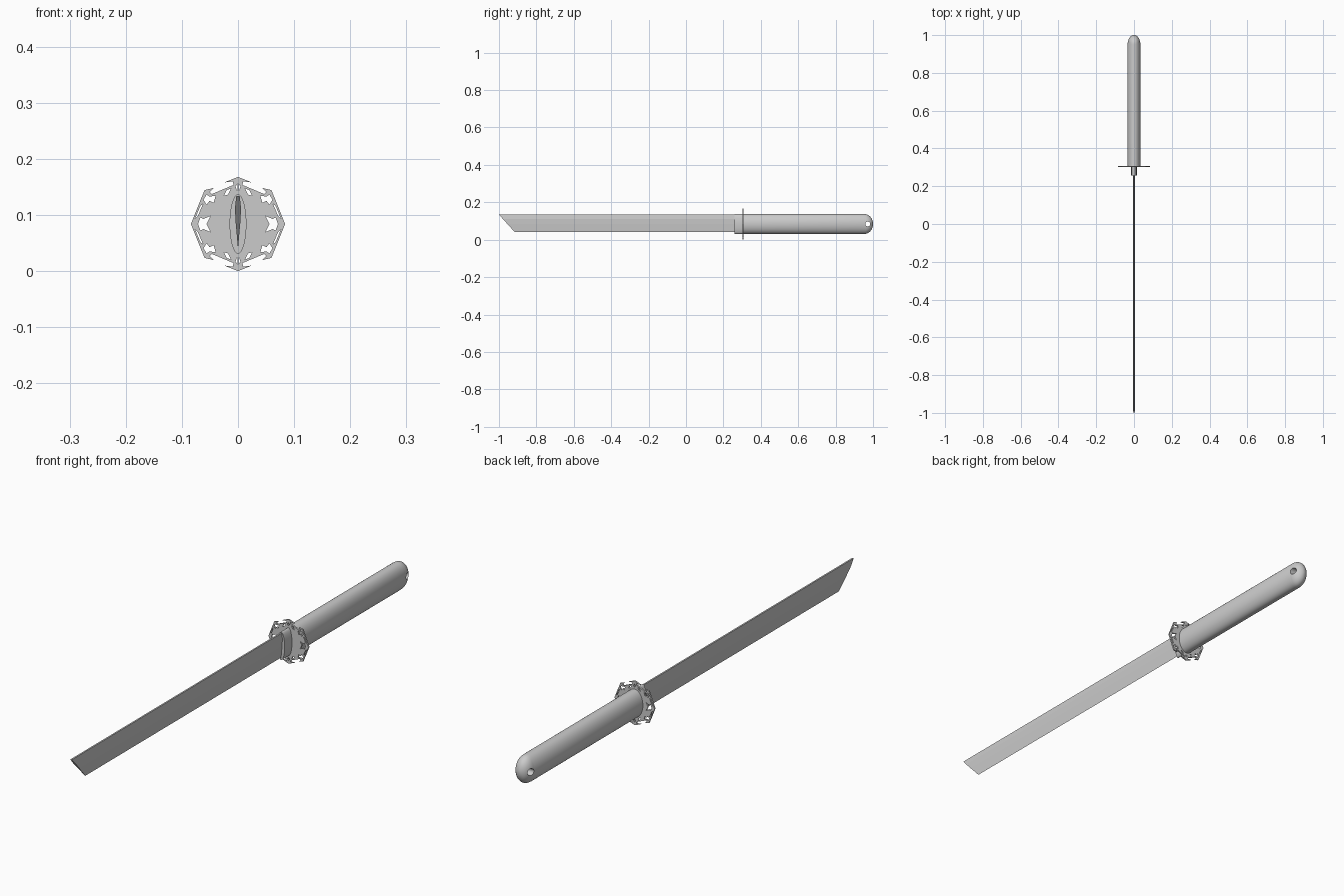
import bpy, bmesh
from math import cos, sin, pi, sqrt, radians

if "Cube" in bpy.data.objects:
    bpy.data.objects.remove(bpy.data.objects["Cube"])

CZ = 0.084          # height of the sword's long axis
U = CZ / 46.5       # guard drawing unit


def loft(name, rings):
    """Bridge equal-length vertex rings and cap both ends."""
    bm = bmesh.new()
    loops = [[bm.verts.new(p) for p in ring] for ring in rings]
    n = len(loops[0])
    for a, b in zip(loops, loops[1:]):
        for i in range(n):
            j = (i + 1) % n
            bm.faces.new((a[i], a[j], b[j], b[i]))
    bm.faces.new(loops[0])
    bm.faces.new(loops[-1])
    bmesh.ops.recalc_face_normals(bm, faces=bm.faces)
    mesh = bpy.data.meshes.new(name)
    bm.to_mesh(mesh)
    bm.free()
    obj = bpy.data.objects.new(name, mesh)
    bpy.context.collection.objects.link(obj)
    return obj


def ellipse(rx, rz, y, n=40):
    return [(rx * cos(2 * pi * i / n), y, CZ + rz * sin(2 * pi * i / n)) for i in range(n)]


def select(obj):
    bpy.ops.object.select_all(action='DESELECT')
    obj.select_set(True)
    bpy.context.view_layer.objects.active = obj


# Blade: wedge section, thick near the spine, with a slanted tip
section = [(0.003, 0.134), (0.0055, 0.112), (0.004, 0.085), (0, 0.04),
           (-0.004, 0.085), (-0.0055, 0.112), (-0.003, 0.134)]
tip = [(x, -1.0 + (0.134 - z) * 0.085 / 0.094, z) for x, z in section]
loft("blade", [tip, [(x, 0.29, z) for x, z in section]])

# Collar between blade and guard
collar = loft("blade_collar", [ellipse(0.015, 0.053, 0.258), ellipse(0.015, 0.053, 0.305)])

# Handle: oval grip with a domed end
rings = [ellipse(0.035, 0.053, 0.305), ellipse(0.035, 0.053, 0.95)]
for k in range(8):
    t = k / 7 * 0.985
    s = sqrt(1 - t * t)
    rings.append(ellipse(0.034 * s, 0.053 * s, 0.953 + 0.047 * t / 0.985))
handle = loft("handle", rings)

# Cord hole through the handle end
bpy.ops.mesh.primitive_cylinder_add(vertices=20, radius=0.013, depth=0.2,
                                    location=(0, 0.972, CZ), rotation=(0, pi / 2, 0))
cutter = bpy.context.object
cutter.hide_render = True
select(handle)
mod = handle.modifiers.new("cord_hole", 'BOOLEAN')
mod.object = cutter
mod.operation = 'DIFFERENCE'
mod.solver = 'EXACT'
bpy.ops.object.modifier_apply(modifier=mod.name)
bpy.data.objects.remove(cutter)
for obj in (handle, collar):
    select(obj)
    bpy.ops.object.shade_smooth_by_angle(angle=radians(35))

# Guard: pierced eight-sided plate, drawn as one quadrant and mirrored
curve = bpy.data.curves.new("guard", 'CURVE')
curve.dimensions = '2D'
curve.fill_mode = 'BOTH'
curve.extrude = 0.003


def add_loop(points):
    sp = curve.splines.new('POLY')
    sp.points.add(len(points) - 1)
    for p, (x, z) in zip(sp.points, points):
        p.co = (x * U, z * U, 0, 1)
    sp.use_cyclic_u = True


quad = [(0, 46.5), (13.5, 41), (5, 42), (4.5, 38.5), (26, 29.5), (28, 31.5),
        (24, 35.5), (33, 33.5), (46.5, 0)]
right = quad + [(x, -z) for x, z in quad[-2::-1]]
add_loop(right + [(-x, z) for x, z in right[-2:0:-1]])

holes = [
    [(7, 35), (11, 33.5), (14, 28), (10, 29)],                                   # top slits
    [(22, 28), (28, 27), (31, 29), (34, 24), (31, 19), (28, 23), (24, 21)],      # corner stars
    [(34.5, 20), (37, 18), (42.5, 5), (39.5, 8)],                                # frame slits
    [(0.4, 40), (2.4, 37), (1.2, 33.5), (0.4, 33.5)],                            # top nicks
]
for sx in (1, -1):
    for sz in (1, -1):
        for h in holes:
            add_loop([(x * sx, z * sz) for x, z in h])
    side = [(31, 0), (27, 8), (34, 5), (37, 6.5), (39.5, 0),
            (37, -6.5), (34, -5), (27, -8)]
    add_loop([(x * sx, z) for x, z in side])

guard = bpy.data.objects.new("guard", curve)
bpy.context.collection.objects.link(guard)
guard.location = (0, 0.305, CZ)
guard.rotation_euler = (pi / 2, 0, 0)
select(guard)
bpy.ops.object.convert(target='MESH')
bpy.ops.object.shade_flat()
